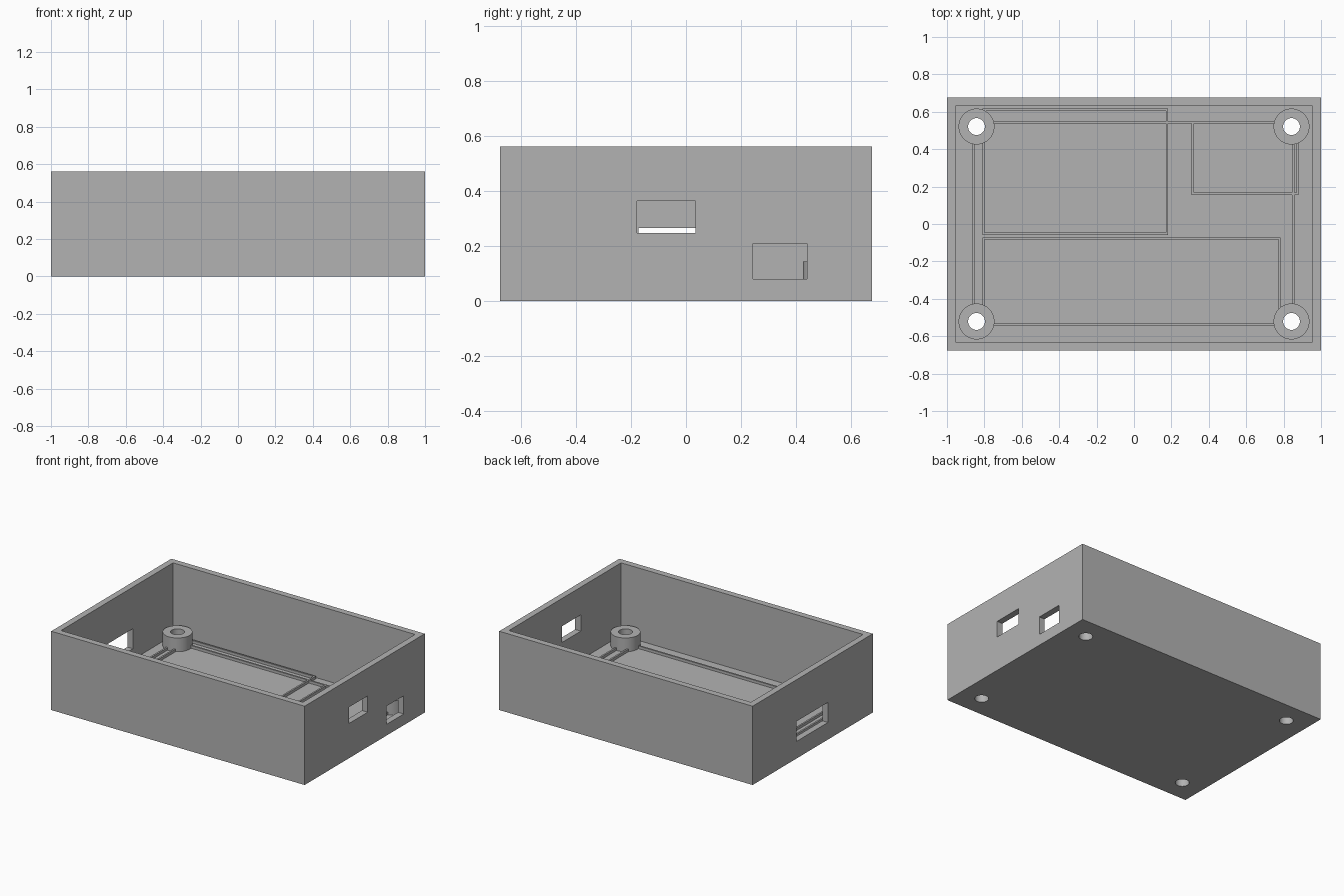
import bpy
import bmesh
from mathutils import Matrix, Vector

cube = bpy.data.objects.get("Cube")
if cube:
    bpy.data.objects.remove(cube, do_unlink=True)

# Main sizes
HX, HY, HEIGHT = 1.0, 0.677, 0.562
WALL, FLOOR = 0.045, 0.045
RIB, RIB_TOP, BOSS_TOP = 0.012, 0.064, 0.143
CORNERS = [(sx * 0.842, sy * 0.521) for sx in (-1, 1) for sy in (-1, 1)]

grey = bpy.data.materials.new("plain grey")
grey.use_nodes = True
color = (0.45, 0.45, 0.45, 1)
grey.diffuse_color = color
grey.node_tree.nodes["Principled BSDF"].inputs["Base Color"].default_value = color


def finish(name, bm):
    bmesh.ops.recalc_face_normals(bm, faces=bm.faces)
    mesh = bpy.data.meshes.new(name)
    bm.to_mesh(mesh)
    bm.free()
    mesh.materials.append(grey)
    ob = bpy.data.objects.new(name, mesh)
    bpy.context.collection.objects.link(ob)
    return ob


def box(name, lo, hi):
    lo, hi = Vector(lo), Vector(hi)
    bm = bmesh.new()
    bmesh.ops.create_cube(bm, size=1, matrix=Matrix.Translation((lo + hi) / 2)
                          @ Matrix.Diagonal((*(hi - lo), 1)))
    return finish(name, bm)


def cylinder(name, x, y, r, z0, z1):
    bm = bmesh.new()
    bmesh.ops.create_cone(bm, cap_ends=True, segments=48, radius1=r, radius2=r, depth=z1 - z0,
                          matrix=Matrix.Translation((x, y, (z0 + z1) / 2)))
    return finish(name, bm)


def rib_frame(name, x0, x1, y0, y1):
    # Thin rectangular outline standing on the floor
    bm = bmesh.new()
    loops = []
    for d in (0, RIB):
        pts = [(x0 + d, y0 + d), (x1 - d, y0 + d), (x1 - d, y1 - d), (x0 + d, y1 - d)]
        loops.append([bm.verts.new((x, y, FLOOR - 0.005)) for x, y in pts])
    a, b = loops
    faces = [bm.faces.new((a[i], a[(i + 1) % 4], b[(i + 1) % 4], b[i])) for i in range(4)]
    up = bmesh.ops.extrude_face_region(bm, geom=faces, use_keep_orig=True)["geom"]
    verts = [v for v in up if isinstance(v, bmesh.types.BMVert)]
    bmesh.ops.translate(bm, verts=verts, vec=(0, 0, RIB_TOP - FLOOR + 0.005))
    return finish(name, bm)


def cut(ob, cutters):
    bpy.context.view_layer.objects.active = ob
    for c in cutters:
        mod = ob.modifiers.new("cut", 'BOOLEAN')
        mod.operation, mod.solver, mod.object = 'DIFFERENCE', 'EXACT', c
        bpy.ops.object.modifier_apply(modifier=mod.name)


# Cutters: cavity, port windows and screw holes
cavity = box("cavity_cutter", (WALL - HX, WALL - HY, FLOOR), (HX - WALL, HY - WALL, 1))
ports = [
    box("port_cutter", (0.9, -0.178, 0.248), (1.1, 0.034, 0.364)),
    box("port_cutter", (0.9, 0.244, 0.08), (1.1, 0.44, 0.21)),
    box("port_cutter", (-1.1, -0.172, 0.122), (-0.9, 0.18, 0.265)),
]
holes = [cylinder("hole_cutter", x, y, 0.045, -0.1, 0.3) for x, y in CORNERS]

# Open tray
tray = box("tray", (-HX, -HY, 0), (HX, HY, HEIGHT))
cut(tray, [cavity] + ports + holes)

# Screw bosses
bosses = []
for (x, y), hole in zip(CORNERS, holes):
    boss = cylinder("screw_boss", x, y, 0.096, FLOOR - 0.005, BOSS_TOP)
    cut(boss, [hole])
    bosses.append(boss)

# Locating ribs on the floor
ribs = [
    rib_frame("large_board_rib", -0.81, 0.183, -0.058, 0.617),
    rib_frame("long_board_rib", -0.81, 0.784, -0.542, -0.071),
    rib_frame("small_board_rib", 0.308, 0.88, 0.156, 0.549),
    rib_frame("perimeter_rib", -0.866, 0.858, -0.542, 0.549),
]
for rib in ribs:
    cut(rib, holes)

for c in [cavity] + ports + holes:
    bpy.data.objects.remove(c, do_unlink=True)

# Smooth round walls, sharp edges kept
bpy.ops.object.select_all(action='DESELECT')
for ob in bosses + [tray]:
    ob.select_set(True)
bpy.context.view_layer.objects.active = tray
bpy.ops.object.shade_smooth_by_angle()
